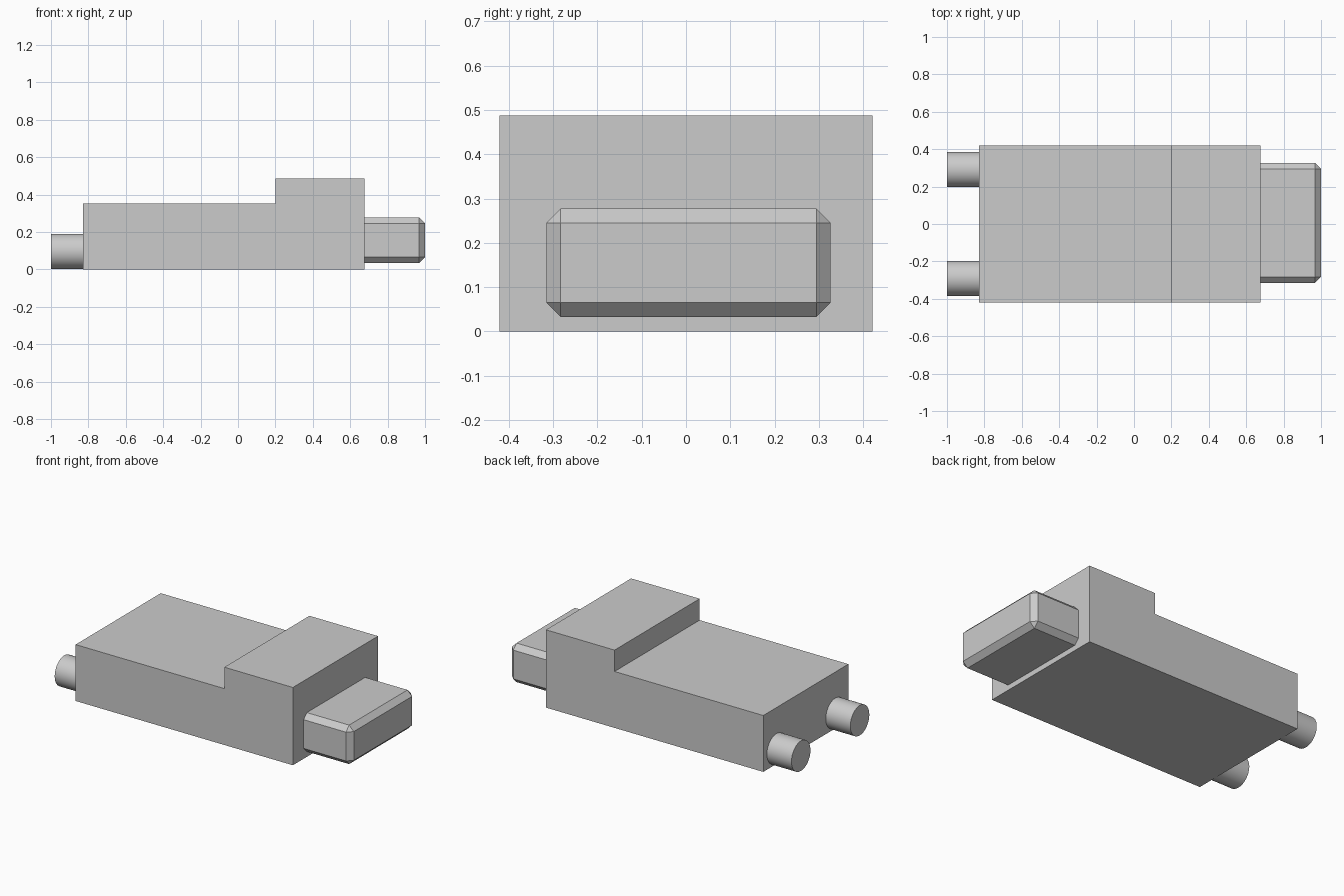
import bpy
import math

cube = bpy.data.objects.get("Cube")
if cube:
    bpy.data.objects.remove(cube, do_unlink=True)

GREY = (0.6, 0.6, 0.6, 1.0)
grey = bpy.data.materials.new("plain grey")
grey.use_nodes = True
grey.diffuse_color = GREY
grey.node_tree.nodes["Principled BSDF"].inputs["Base Color"].default_value = GREY


def add_mesh(name, verts, faces):
    mesh = bpy.data.meshes.new(name)
    mesh.from_pydata(verts, [], faces)
    mesh.materials.append(grey)
    obj = bpy.data.objects.new(name, mesh)
    bpy.context.collection.objects.link(obj)
    return obj


def extrude_profile(name, profile, y0, y1):
    """Sweep an (x, z) outline, counter-clockwise from the front, along y."""
    n = len(profile)
    verts = [(x, y, z) for y in (y0, y1) for x, z in profile]
    faces = [tuple(range(n)), tuple(reversed(range(n, 2 * n)))]
    faces += [(i, i + n, (i + 1) % n + n, (i + 1) % n) for i in range(n)]
    return add_mesh(name, verts, faces)


# Stepped body
extrude_profile("body", [(-0.83, 0), (0.675, 0), (0.675, 0.487), (0.2, 0.487),
                         (0.2, 0.353), (-0.83, 0.353)], -0.421, 0.421)

# Chamfered plug, its inner end buried in the body
plug = extrude_profile("plug", [(0.6, 0.033), (1, 0.033), (1, 0.277), (0.6, 0.277)],
                       -0.315, 0.326)
chamfer = plug.modifiers.new("chamfer", 'BEVEL')
chamfer.width = 0.032
chamfer.segments = 1

# Pair of round pegs
for name, side in (("left_peg", -1), ("right_peg", 1)):
    bpy.ops.mesh.primitive_cylinder_add(
        vertices=48, radius=0.094, depth=0.2,
        location=(-0.9, side * 0.291, 0.096), rotation=(0, math.pi / 2, 0))
    peg = bpy.context.object
    peg.name = name
    peg.data.materials.append(grey)
    bpy.ops.object.shade_smooth_by_angle(angle=math.radians(30))
